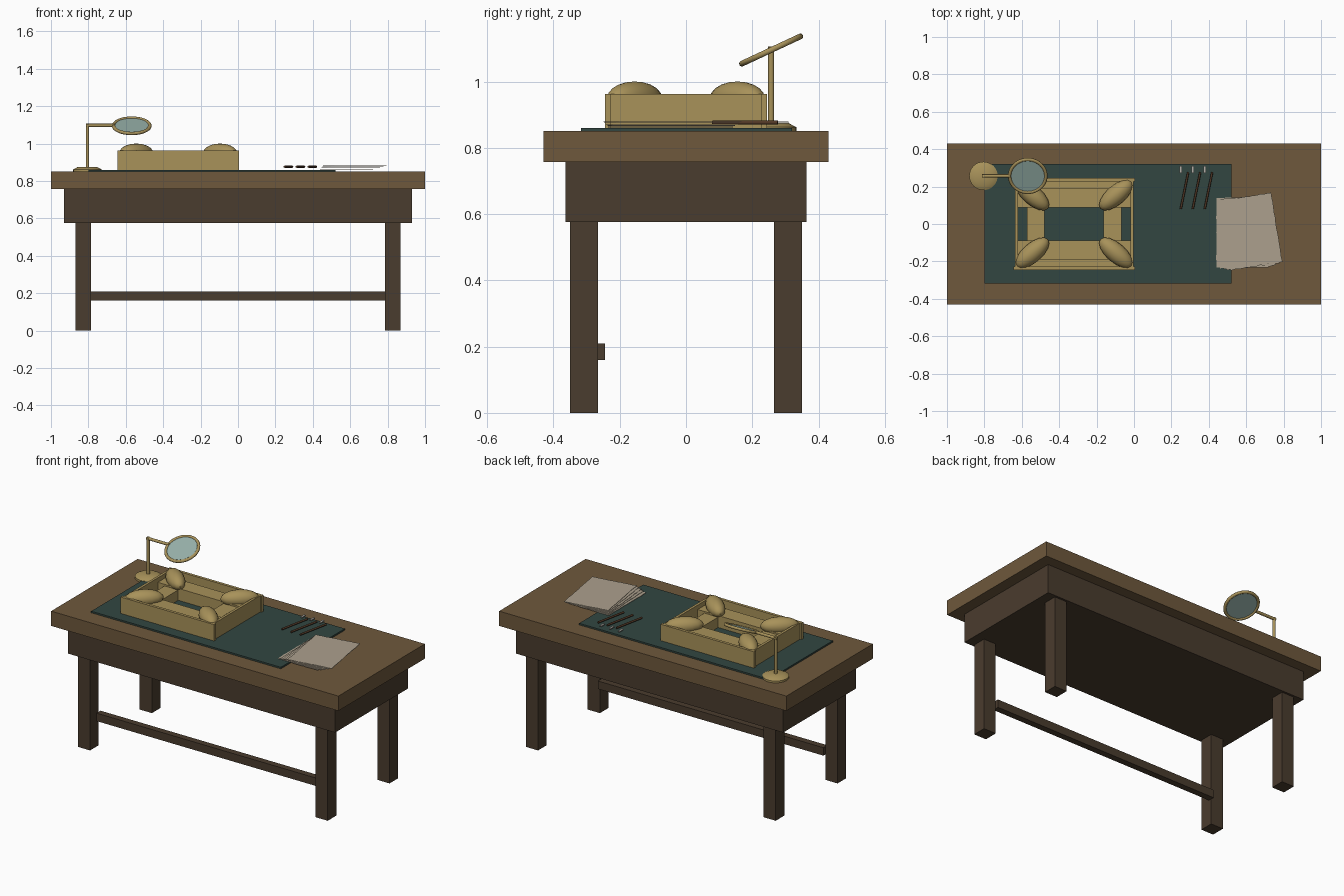
import bpy, bmesh, math, random
from mathutils import Vector, Matrix

random.seed(4)
if "Cube" in bpy.data.objects:
    bpy.data.objects.remove(bpy.data.objects["Cube"])


def material(name, r, g, b):
    # 8-bit sRGB values converted to linear
    lin = [((c / 255 + 0.055) / 1.055) ** 2.4 for c in (r, g, b)] + [1.0]
    m = bpy.data.materials.new(name)
    m.use_nodes = True
    m.diffuse_color = lin
    node = next(n for n in m.node_tree.nodes if n.type == 'BSDF_PRINCIPLED')
    node.inputs["Base Color"].default_value = lin
    return m


OAK = material("warm oak", 110, 88, 60)
DARK = material("dark oak", 74, 60, 46)
MAT = material("green leather", 50, 70, 65)
BRASS = material("brass", 168, 146, 90)
GLASS = material("pale glass", 150, 176, 169)
PAPER = material("paper", 172, 160, 141)
HANDLE = material("tool handle", 82, 56, 38)
STEEL = material("steel", 178, 176, 168)


def finish(name, bm, mat, smooth=False):
    bmesh.ops.recalc_face_normals(bm, faces=bm.faces)
    me = bpy.data.meshes.new(name)
    bm.to_mesh(me)
    bm.free()
    me.materials.append(mat)
    ob = bpy.data.objects.new(name, me)
    bpy.context.collection.objects.link(ob)
    if smooth:
        bpy.ops.object.select_all(action='DESELECT')
        ob.select_set(True)
        bpy.context.view_layer.objects.active = ob
        bpy.ops.object.shade_smooth_by_angle(angle=math.radians(40))
    return ob


def box(name, x, y, z, mat):
    bm = bmesh.new()
    size = Vector((x[1] - x[0], y[1] - y[0], z[1] - z[0]))
    mid = Vector((sum(x), sum(y), sum(z))) / 2
    bmesh.ops.create_cube(bm, size=1, matrix=Matrix.Translation(mid) @ Matrix.Diagonal(size.to_4d()))
    return finish(name, bm, mat)


def rod(name, a, b, r1, mat, r2=None, segments=16):
    a, b = Vector(a), Vector(b)
    bm = bmesh.new()
    turn = (b - a).to_track_quat('Z', 'Y').to_matrix().to_4x4()
    bmesh.ops.create_cone(bm, cap_ends=True, segments=segments, radius1=r1,
                          radius2=r1 if r2 is None else r2, depth=(b - a).length,
                          matrix=Matrix.Translation((a + b) / 2) @ turn)
    return finish(name, bm, mat, True)


# Table
box("table_top", (-1, 1), (-0.43, 0.43), (0.757, 0.85), OAK)
box("apron", (-0.93, 0.93), (-0.363, 0.363), (0.576, 0.757), DARK)
for sx, side in ((1, "left"), (-1, "right")):
    for sy, end in ((-1, "front"), (1, "back")):
        box(f"{end}_{side}_leg", sorted((sx * 0.785, sx * 0.87)),
            sorted((sy * 0.265, sy * 0.35)), (0, 0.576), DARK)
box("front_stretcher", (-0.785, 0.785), (-0.285, -0.245), (0.16, 0.21), DARK)
box("desk_mat", (-0.8, 0.52), (-0.317, 0.32), (0.85, 0.86), MAT)

# Brass frame: outer walls, inner bars and low ledges
CX = -0.32
for s, end in ((-1, "front"), (1, "back")):
    box(f"frame_{end}_wall", (CX - 0.325, CX + 0.325), sorted((s * 0.227, s * 0.245)), (0.86, 0.963), BRASS)
    box(f"frame_{end}_bar", (CX - 0.3, CX + 0.3), sorted((s * 0.088, s * 0.19)), (0.86, 0.935), BRASS)
    box(f"frame_{end}_ledge", (CX - 0.3, CX + 0.3), sorted((s * 0.19, s * 0.227)), (0.86, 0.9), BRASS)
for s, side in ((1, "left"), (-1, "right")):
    box(f"frame_{side}_wall", sorted((CX + s * 0.3, CX + s * 0.316)), (-0.227, 0.227), (0.86, 0.963), BRASS)
    box(f"frame_{side}_bar", sorted((CX + s * 0.158, CX + s * 0.253)), (-0.088, 0.088), (0.86, 0.925), BRASS)

# Oval corner knobs pointing to the centre
for sx, side in ((1, "left"), (-1, "right")):
    for sy, end in ((-1, "front"), (1, "back")):
        bm = bmesh.new()
        m = (Matrix.Translation((CX + sx * 0.224, sy * 0.155, 0.95))
             @ Matrix.Rotation(sx * sy * math.radians(41), 4, 'Z')
             @ Matrix.Diagonal((0.112, 0.052, 0.05, 1)))
        bmesh.ops.create_uvsphere(bm, u_segments=16, v_segments=10, radius=1, matrix=m)
        finish(f"{end}_{side}_knob", bm, BRASS, True)

# Magnifier stand
LX, LY = -0.805, 0.257
rod("stand_base", (LX, LY, 0.85), (LX, LY, 0.862), 0.076, BRASS, segments=32)
rod("stand_base_dome", (LX, LY, 0.862), (LX, LY, 0.876), 0.076, BRASS, 0.05, 32)
rod("stand_post", (LX, LY, 0.87), (LX, LY, 1.105), 0.009, BRASS)
rod("stand_arm", (LX - 0.009, LY, 1.097), (-0.66, LY, 1.097), 0.009, BRASS)

# Tilted lens with its ring
tilt = math.radians(25)
centre = Vector((-0.568, LY, 1.095))
normal = Vector((0, -math.sin(tilt), math.cos(tilt)))
rod("lens_glass", centre - normal * 0.003, centre + normal * 0.003, 0.095, GLASS, segments=40)
bpy.ops.mesh.primitive_torus_add(major_radius=0.097, minor_radius=0.009, major_segments=40,
                                 minor_segments=10, location=centre, rotation=(tilt, 0, 0))
ring = bpy.context.object
ring.name = "lens_ring"
ring.data.materials.append(BRASS)
bpy.ops.object.shade_smooth_by_angle(angle=math.radians(40))

# Three hand tools with short steel tips
for i in range(3):
    x = 0.25 + i * 0.064
    rod(f"tool_handle_{i + 1}", (x, 0.08, 0.876), (x + 0.04, 0.277, 0.876), 0.006, HANDLE, segments=10)
    box(f"tool_tip_{i + 1}", (x - 0.006, x + 0.006), (0.273, 0.31), (0.873, 0.879), STEEL)


# Fanned paper sheets with rough edges
def sheet(name, x, y, z, angle):
    w, h, steps = 0.14, 0.187, 14
    corners = [Vector(c) for c in ((-w, -h, 0), (w, -h, 0), (w, h, 0), (-w, h, 0))]
    bm = bmesh.new()
    verts = []
    for k, a in enumerate(corners):
        b = corners[(k + 1) % 4]
        for j in range(steps):
            p = a.lerp(b, j / steps) * (1 + random.uniform(-0.015, 0.012))
            verts.append(bm.verts.new(p))
    face = bm.faces.new(verts)
    grown = bmesh.ops.extrude_face_region(bm, geom=[face])
    bmesh.ops.translate(bm, vec=(0, 0, 0.0025),
                        verts=[v for v in grown["geom"] if isinstance(v, bmesh.types.BMVert)])
    bm.transform(Matrix.Translation((x, y, z)) @ Matrix.Rotation(angle, 4, 'Z'))
    finish(name, bm, PAPER)


for i in range(5):
    t = i / 4
    sheet(f"paper_sheet_{i + 1}", 0.58 + 0.045 * t, -0.047 + 0.007 * t,
          0.861 + 0.0045 * i, math.radians(9.5 * t))
